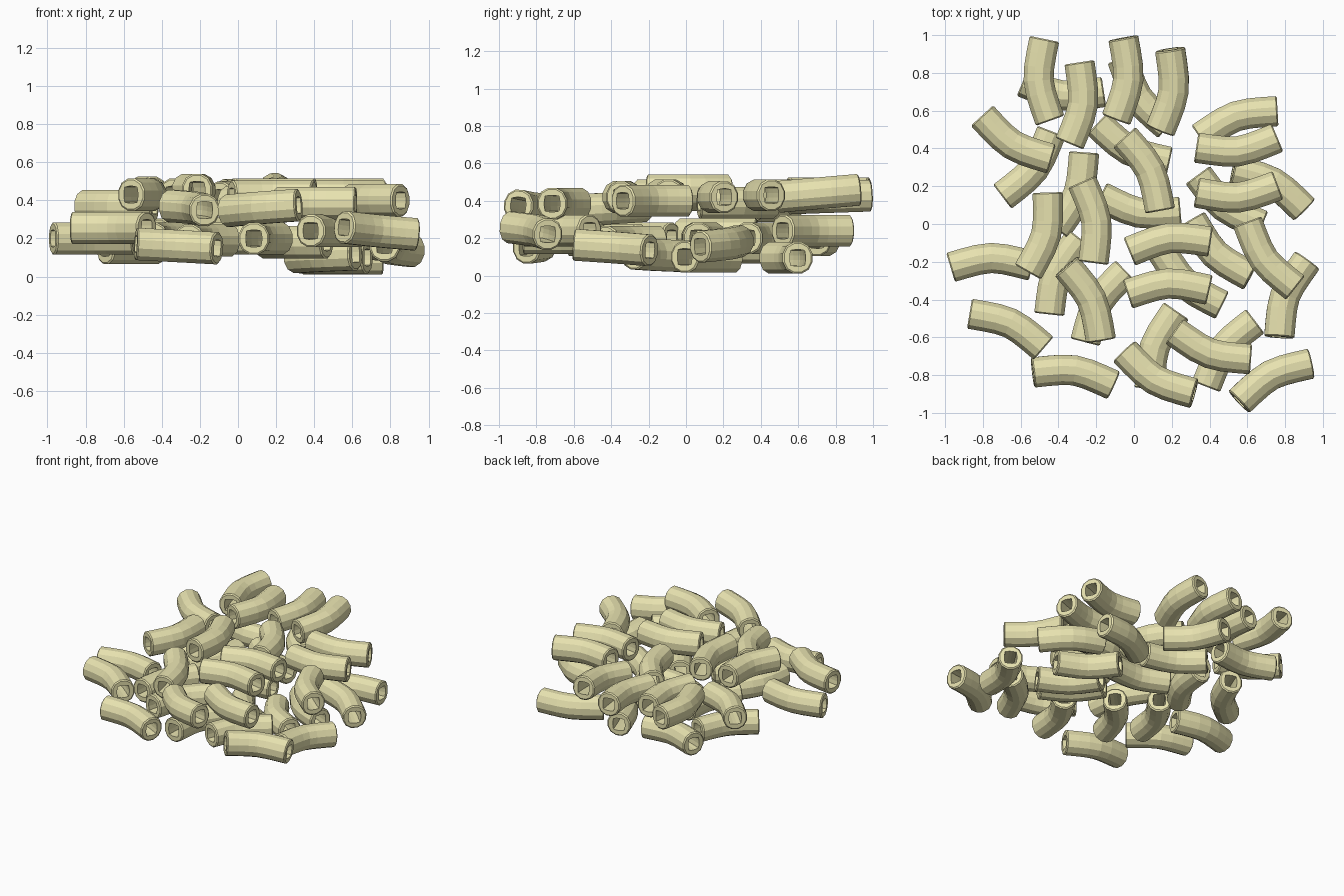
import bpy, bmesh
from math import sin, cos, pi, radians, sqrt
from mathutils import Vector, Matrix

if "Cube" in bpy.data.objects:
    bpy.data.objects.remove(bpy.data.objects["Cube"])

# Pasta colour
mat = bpy.data.materials.new("pasta")
mat.diffuse_color = (0.80, 0.76, 0.43, 1)
mat.use_nodes = True
mat.node_tree.nodes["Principled BSDF"].inputs["Base Color"].default_value = mat.diffuse_color

SIDES, RINGS = 12, 6
HALF, SAG, SOFT = 0.217, 0.046, 0.12   # half chord, bend depth, softness of the bend


def profile(radius, power, tall=1.0):
    """Round (power 2) to square (high power) cross-section."""
    pts = []
    for i in range(SIDES):
        a = 2 * pi * (i + 0.5) / SIDES
        c, s = cos(a), sin(a)
        k = radius / (abs(c) ** power + abs(s) ** power) ** (1 / power)
        pts.append((c * k, s * k * tall))
    return pts


# One bent hollow tube, middle at the origin, bulging toward +x
def tube_mesh():
    bm = bmesh.new()
    norm = sqrt(1 + SOFT) - sqrt(SOFT)

    def ring(t, prof, scale=1.0):
        root = sqrt(t * t + SOFT)
        centre = Vector((-SAG * (root - sqrt(SOFT)) / norm, HALF * t, 0))
        side = Vector((HALF, SAG * t / root / norm, 0)).normalized()
        return [bm.verts.new(centre + side * u * scale + Vector((0, 0, v * scale)))
                for u, v in prof]

    outer, inner = profile(0.082, 2.15, 1.06), profile(0.042, 6, 1.06)
    ts = [-1 + 2 * i / RINGS for i in range(RINGS + 1)]
    loops = [ring(-1.0, outer, 0.9)]
    loops += [ring(t * 0.97, outer) for t in ts]
    loops += [ring(1.0, outer, 0.9)]
    loops += [ring(t, inner) for t in reversed(ts)]
    for a, b in zip(loops, loops[1:] + loops[:1]):
        for i in range(SIDES):
            j = (i + 1) % SIDES
            bm.faces.new((a[i], a[j], b[j], b[i]))
    bmesh.ops.recalc_face_normals(bm, faces=bm.faces)
    me = bpy.data.meshes.new("pasta_tube")
    bm.to_mesh(me)
    bm.free()
    me.materials.append(mat)
    return me


# x, y, z, bulge direction in degrees, optional tilt in degrees
upper = [
    (-.505, .76, .44, 184), (-.27, .635, .43, -7), (-.03, .765, .42, -5, 2),
    (.21, .705, .44, -7, 5), (-.645, .42, .37, 238), (.55, .385, .43, -83),
    (.55, .14, .42, -85), (.085, .285, .39, 26), (-.20, .015, .455, 8),
    (-.465, -.055, .43, -14), (-.225, -.40, .36, 25, 3), (.185, -.075, .43, 97),
    (.18, -.315, .42, 93), (.69, -.19, .40, 216), (.11, -.825, .36, 239, 4),
    (.40, -.685, .385, 250),
]
lower = [
    (-.755, -.18, .20, 91), (-.655, -.525, .255, 65), (-.315, -.775, .16, 81, 3),
    (.725, -.80, .24, 118, 5), (.54, .57, .095, 109), (.735, .22, .17, 61, 4),
    (.80, -.38, .15, 160, 4), (.475, -.66, .24, 143), (.11, -.65, .20, 161),
    (-.19, -.415, .19, 150), (-.41, -.26, .20, 158), (-.295, .16, .22, -20),
    (-.53, .29, .15, -37), (-.38, .68, .19, 263), (.02, .67, .24, 214),
    (-.025, .39, .20, 242), (.025, .06, .20, 259), (.48, .09, .10, 232),
    (.43, -.16, .11, 226, 2), (.275, -.32, .18, 228),
]

# Scatter the tubes in two layers
mesh = tube_mesh()
for name, layer in (("upper_tube", upper), ("lower_tube", lower)):
    for x, y, z, turn, *tilt in layer:
        ob = bpy.data.objects.new(name, mesh)
        bpy.context.collection.objects.link(ob)
        ob.matrix_world = (Matrix.Translation((x, y, z))
                           @ Matrix.Rotation(radians(turn), 4, 'Z')
                           @ Matrix.Rotation(radians(tilt[0] if tilt else 0), 4, 'X'))
